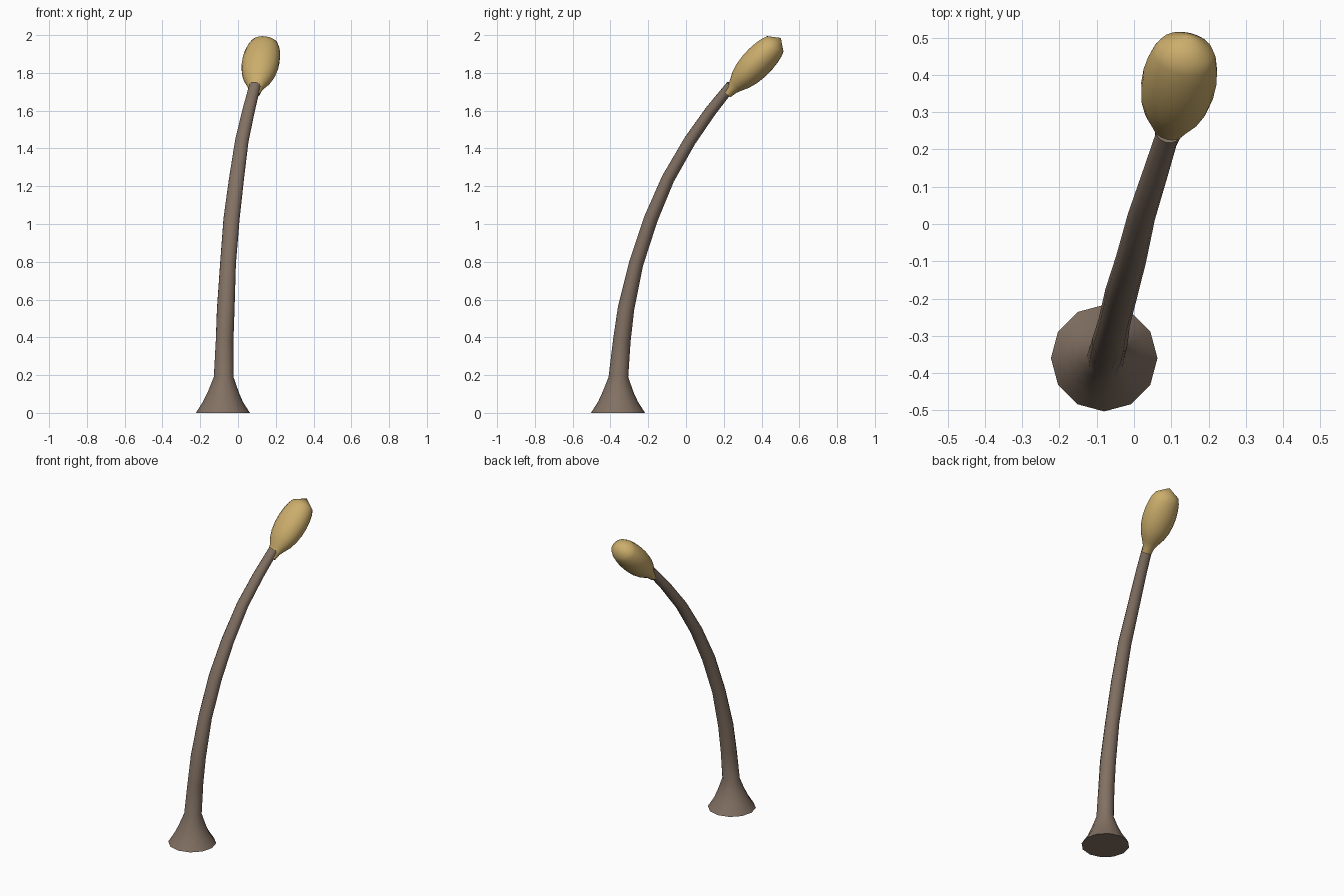
import bpy, bmesh, math
from mathutils import Vector

if "Cube" in bpy.data.objects:
    bpy.data.objects.remove(bpy.data.objects["Cube"])


def material(name, rgb):
    m = bpy.data.materials.new(name)
    m.diffuse_color = (*rgb, 1)
    m.use_nodes = True
    m.node_tree.nodes["Principled BSDF"].inputs["Base Color"].default_value = m.diffuse_color
    return m


def tube(name, rings, sides, mat, tip=None, flat_start=False):
    """Loft elliptical rings (centre, wide radius, thin radius) along a path."""
    bm = bmesh.new()
    loops = []
    for i, (c, wide, thin) in enumerate(rings):
        a = Vector(rings[max(i - 1, 0)][0])
        b = Vector(rings[min(i + 1, len(rings) - 1)][0])
        d = (b - a).normalized()
        if flat_start and i < 4:
            d = Vector((0, 0, 1))
        u = Vector((0, 1, 0)).cross(d)
        u = (Vector((1, -0.24, 0)) - d * d.dot(Vector((1, -0.24, 0)))).normalized() \
            if not (flat_start and i < 4) else Vector((1, 0, 0))
        v = d.cross(u)
        loops.append([bm.verts.new(Vector(c) + u * wide * math.cos(t) + v * thin * math.sin(t))
                      for t in (2 * math.pi * k / sides for k in range(sides))])
    for lo, hi in zip(loops, loops[1:]):
        for k in range(sides):
            n = (k + 1) % sides
            bm.faces.new((lo[k], lo[n], hi[n], hi[k]))
    bm.faces.new(loops[0][::-1])
    if tip:
        t = bm.verts.new(tip)
        for k in range(sides):
            bm.faces.new((loops[-1][k], loops[-1][(k + 1) % sides], t))
    else:
        bm.faces.new(loops[-1])
    bmesh.ops.recalc_face_normals(bm, faces=bm.faces)
    me = bpy.data.meshes.new(name)
    bm.to_mesh(me)
    bm.free()
    me.materials.append(mat)
    ob = bpy.data.objects.new(name, me)
    bpy.context.collection.objects.link(ob)
    bpy.ops.object.select_all(action='DESELECT')
    ob.select_set(True)
    bpy.context.view_layer.objects.active = ob
    bpy.ops.object.shade_smooth_by_angle(angle=math.radians(50))
    return ob


brown = material("stalk brown", (0.225, 0.165, 0.125))
gold = material("pod gold", (0.60, 0.42, 0.15))

# Curved stalk with flared foot
stalk = [
    ((-0.08, -0.36, 0.00), 0.143, 0.143),
    ((-0.08, -0.36, 0.06), 0.105, 0.105),
    ((-0.078, -0.36, 0.11), 0.082, 0.082),
    ((-0.076, -0.358, 0.19), 0.052, 0.052),
    ((-0.071, -0.340, 0.38), 0.048, 0.048),
    ((-0.065, -0.318, 0.55), 0.048, 0.045),
    ((-0.053, -0.264, 0.79), 0.043, 0.039),
    ((-0.034, -0.185, 1.03), 0.044, 0.038),
    ((-0.008, -0.095, 1.24), 0.041, 0.035),
    ((0.020, 0.020, 1.44), 0.037, 0.033),
    ((0.056, 0.132, 1.60), 0.034, 0.031),
    ((0.090, 0.240, 1.735), 0.031, 0.028),
]
tube("stalk", stalk, 12, brown, flat_start=True)

# Seed pod: flattened bulb with a narrow neck and blunt pointed end
start, end = Vector((0.092, 0.245, 1.715)), Vector((0.146, 0.502, 1.985))
profile = [(-0.10, 0.024), (0.0, 0.030), (0.08, 0.043), (0.18, 0.061), (0.30, 0.074),
           (0.44, 0.081), (0.58, 0.082), (0.70, 0.078), (0.80, 0.071), (0.88, 0.060)]
pod = [(start.lerp(end, t), r * 1.22, r) for t, r in profile]
tube("seed_pod", pod, 20, gold, tip=end)
